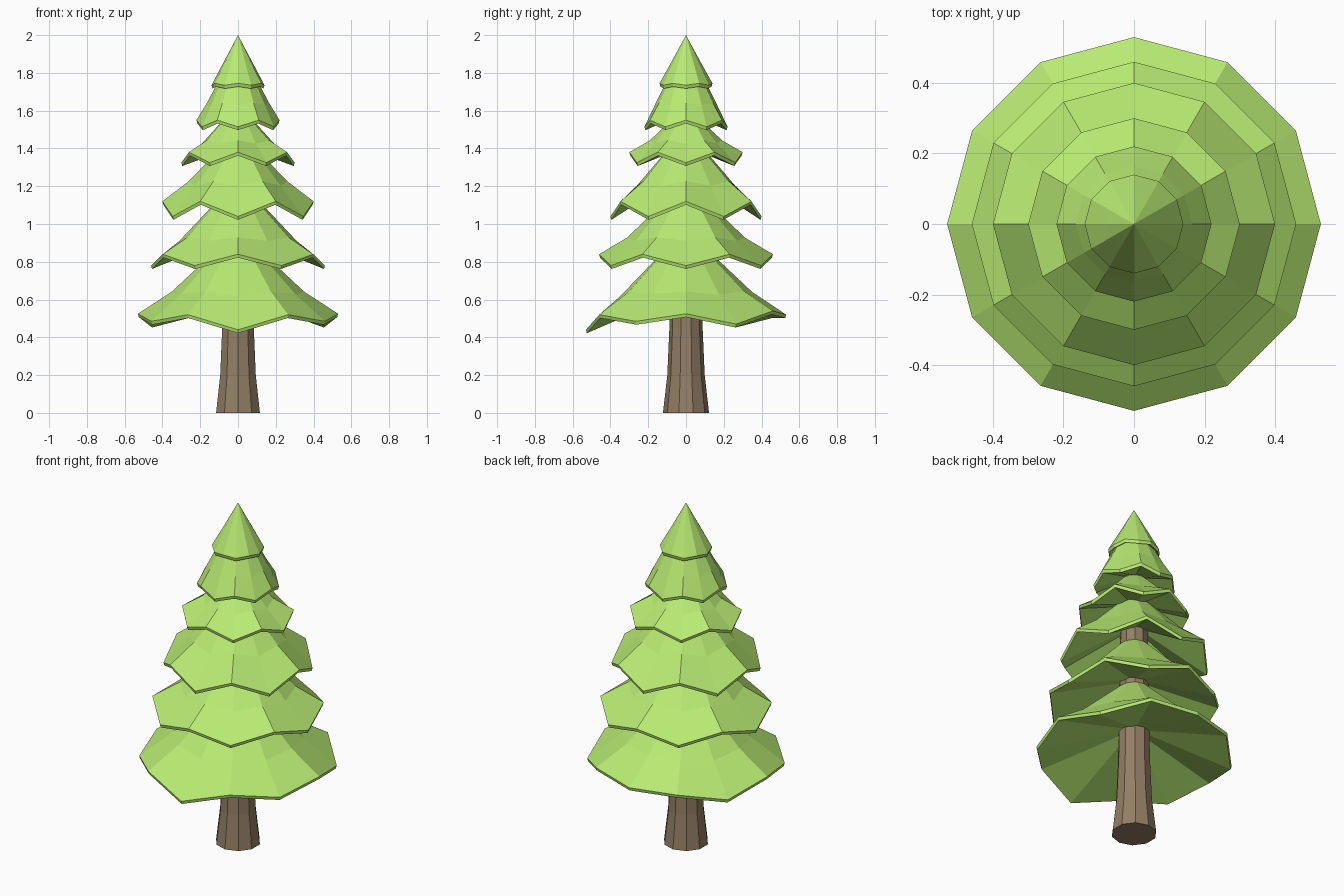
import bpy, bmesh
from math import cos, sin, radians

if "Cube" in bpy.data.objects:
    bpy.data.objects.remove(bpy.data.objects["Cube"])


def material(name, color):
    m = bpy.data.materials.new(name)
    m.diffuse_color = (*color, 1)
    m.use_nodes = True
    m.node_tree.nodes["Principled BSDF"].inputs["Base Color"].default_value = m.diffuse_color
    return m


def loft(name, rings, mat):
    """Skin a stack of equal-length point rings and cap both ends."""
    bm = bmesh.new()
    vs = [[bm.verts.new(p) for p in ring] for ring in rings]
    n = len(vs[0])
    for a, b in zip(vs, vs[1:]):
        for i in range(n):
            j = (i + 1) % n
            bm.faces.new((a[i], a[j], b[j], b[i]))
    bm.faces.new(vs[0])
    bm.faces.new(vs[-1])
    bmesh.ops.remove_doubles(bm, verts=bm.verts, dist=1e-4)
    bmesh.ops.recalc_face_normals(bm, faces=bm.faces)
    mesh = bpy.data.meshes.new(name)
    bm.to_mesh(mesh)
    bm.free()
    mesh.materials.append(mat)
    obj = bpy.data.objects.new(name, mesh)
    bpy.context.collection.objects.link(obj)
    return obj


def ring(r, zs):
    """Ring starting at the front (-y); zs gives one height per corner."""
    n = len(zs)
    return [(r * cos(radians(-90 + 360 * i / n)),
             r * sin(radians(-90 + 360 * i / n)), z) for i, z in enumerate(zs)]


green = material("needles", (0.48, 0.83, 0.17))
brown = material("bark", (0.29, 0.21, 0.13))

# trunk, flared at the foot and running up through the tiers
loft("trunk", [ring(r, [z] * 10) for r, z in
               [(0.122, 0), (0.099, 0.2), (0.088, 0.45), (0.08, 0.95), (0.067, 1.8)]], brown)

# tiers: rim radius, front-corner z, next-corner z, middle (r, z), top (r, z), underside z at trunk
tiers = [
    (0.53, 0.44, 0.53, 0.35, 0.635, 0.085, 0.89, 0.62),
    (0.46, 0.84, 0.78, 0.31, 0.92, 0.08, 1.155, 0.92),
    (0.40, 1.04, 1.12, 0.26, 1.215, 0.075, 1.42, 1.24),
    (0.30, 1.38, 1.325, 0.19, 1.435, 0.07, 1.56, 1.39),
    (0.22, 1.515, 1.55, 0.165, 1.635, 0.07, 1.82, 1.56),
    (0.14, 1.745, 1.735, 0.075, 1.86, 0.0, 2.0, 1.77),
]
# the lowest rim droops unevenly
low_rim = [0.44, 0.52, 0.485, 0.525, 0.47, 0.54, 0.52, 0.52, 0.47, 0.525, 0.485, 0.52]

for k, (r, z0, z1, rm, zm, rt, zt, zu) in enumerate(tiers):
    rim = low_rim if k == 0 else [z0, z1] * 6
    mean = sum(rim) / 12
    mid = [zm + 0.3 * (z - mean) for z in rim]
    loft(f"branch_tier_{k + 1}", [
        ring(rt, [zt] * 12),
        ring(rm, mid),
        ring(r, rim),
        ring(r - 0.005, [z - 0.018 for z in rim]),
        ring(0.05, [zu + 0.01] * 12),
    ], green)
